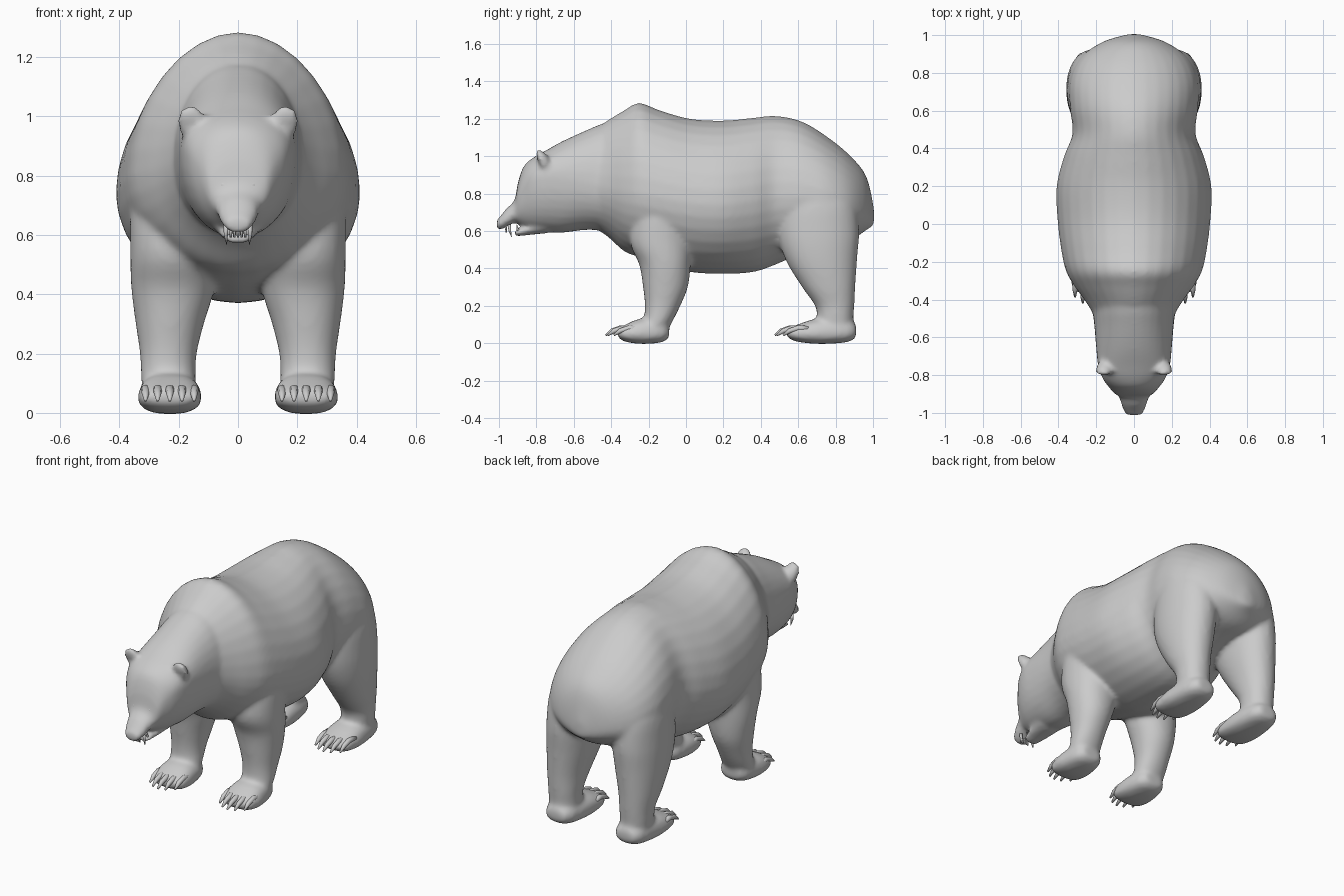
import bpy, bmesh, math
from mathutils import Vector

if "Cube" in bpy.data.objects:
    bpy.data.objects.remove(bpy.data.objects["Cube"])

grey = bpy.data.materials.new("plain_grey")
grey.use_nodes = True
grey.diffuse_color = (0.6, 0.6, 0.6, 1)
grey.node_tree.nodes["Principled BSDF"].inputs["Base Color"].default_value = grey.diffuse_color


def finish(bm, name):
    """Turn a bmesh into a smooth grey object."""
    bmesh.ops.recalc_face_normals(bm, faces=bm.faces)
    for face in bm.faces:
        face.smooth = True
    mesh = bpy.data.meshes.new(name)
    bm.to_mesh(mesh)
    bm.free()
    mesh.materials.append(grey)
    obj = bpy.data.objects.new(name, mesh)
    bpy.context.collection.objects.link(obj)
    return obj


def loft(bm, rings):
    """Skin a closed tube over rings of points."""
    loops = [[bm.verts.new(p) for p in ring] for ring in rings]
    n = len(loops[0])
    for a, b in zip(loops, loops[1:]):
        for i in range(n):
            j = (i + 1) % n
            bm.faces.new((a[i], a[j], b[j], b[i]))
    bm.faces.new(loops[0])
    bm.faces.new(loops[-1])


def refine(rows, steps=4):
    """Pass a soft curve through the rows."""
    rows = [Vector(r) for r in rows]
    out = []
    for i in range(len(rows) - 1):
        a, b = rows[i], rows[i + 1]
        before, after = rows[max(i - 1, 0)], rows[min(i + 2, len(rows) - 1)]
        for k in range(steps):
            t = k / steps
            out.append(a + (b - a) * t + 0.5 * t * (1 - t) * (
                (1 - t) * (2 * a - before - b) + t * (2 * b - a - after)))
    return out + [rows[-1]]


def circle(power, n=32):
    """Unit circle, squarer for a higher power."""
    def bend(v):
        return math.copysign(abs(v) ** (2 / power), v)
    angles = [2 * math.pi * i / n for i in range(n)]
    return [(bend(math.cos(a)), bend(math.sin(a))) for a in angles]


def along_y(bm, rows, x=0, power=2.1):
    """Rows hold y, top, bottom, half width, height of the widest point."""
    loft(bm, [[(x + w * c, y, mid + s * (top - mid if s > 0 else mid - low))
               for c, s in circle(power)]
              for y, top, low, w, mid in refine(rows)])


def along_z(bm, rows, side):
    """Rows hold z, centre x, half width, front y, back y."""
    loft(bm, [[(side * x + w * c, (front + back) / 2 + s * (back - front) / 2, z)
               for c, s in circle(2.1)]
              for z, x, w, front, back in refine(rows)])


def spike(bm, points, radii, n=8):
    """Tapered round tube through points."""
    pts = [Vector(p) for p in points]
    rings = []
    for i, p in enumerate(pts):
        way = pts[min(i + 1, len(pts) - 1)] - pts[max(i - 1, 0)]
        turn = way.to_track_quat('Z', 'Y')
        rings.append([p + turn @ Vector((radii[i] * c, radii[i] * s, 0))
                      for c, s in circle(2, n)])
    loft(bm, rings)


def ball(bm, centre, size):
    new = bmesh.ops.create_uvsphere(bm, u_segments=20, v_segments=12, radius=1)["verts"]
    for v in new:
        v.co = Vector(centre) + Vector(a * b for a, b in zip(v.co, size))
    return new


# Trunk, from rump to the base of the neck
body = bmesh.new()
along_y(body, [
    (1.005, .72, .63, .03, .67), (.965, .89, .605, .165, .7), (.88, 1, .55, .285, .72),
    (.76, 1.1, .52, .34, .75), (.62, 1.185, .48, .34, .78), (.48, 1.215, .42, .325, .78),
    (.36, 1.205, .38, .37, .76), (.2, 1.19, .37, .41, .74), (.02, 1.2, .38, .405, .75),
    (-.14, 1.245, .42, .385, .78), (-.25, 1.285, .46, .36, .8), (-.33, 1.245, .49, .315, .81),
    (-.42, 1.19, .57, .25, .83), (-.54, 1.1, .65, .18, .86)], power=1.92)

# Neck and head, to the nose
along_y(body, [
    (-.36, 1.17, .58, .21, .84), (-.44, 1.175, .6, .22, .84), (-.54, 1.135, .605, .21, .86),
    (-.66, 1.08, .59, .2, .88), (-.75, 1.03, .595, .19, .89), (-.82, .99, .605, .165, .87),
    (-.868, .945, .62, .13, .82), (-.898, .86, .635, .105, .77), (-.917, .765, .645, .08, .7),
    (-.96, .72, .62, .067, .67), (-1.0, .67, .605, .05, .64), (-1.012, .66, .615, .04, .64)])

# Lower jaw
along_y(body, [(-.74, .67, .588, .08, .63), (-.84, .635, .578, .065, .61),
               (-.915, .603, .57, .045, .588)])

# Legs and paws
FRONT = [(.05, .23, .09, -.28, -.11), (.12, .235, .092, -.23, -.07), (.2, .235, .096, -.22, -.03),
         (.3, .23, .115, -.23, .01), (.42, .22, .14, -.25, .025), (.55, .22, .143, -.3, .03),
         (.75, .22, .135, -.27, .03), (.95, .17, .11, -.22, 0)]
REAR = [(.05, .23, .08, .7, .9), (.13, .235, .088, .7, .895), (.2, .235, .092, .69, .9),
        (.3, .235, .108, .62, .905), (.45, .225, .132, .53, .915), (.6, .215, .142, .49, .925),
        (.78, .2, .138, .51, .9), (.95, .15, .1, .58, .8)]
PAW = [(0, .075, .035, .07, .05), (.12, .095, .01, .1, .05), (.45, .132, -.004, .107, .05),
       (.85, .125, .004, .09, .06), (1, .1, .03, .055, .06)]
PAW_X = .23
PAW_SPANS = {"front": (-.365, .275), "rear": (.54, .37)}

for side in (-1, 1):
    along_z(body, FRONT, side)
    along_z(body, REAR, side)
    for start, length in PAW_SPANS.values():
        along_y(body, [(start + f * length, *rest) for f, *rest in PAW], side * PAW_X, 2.4)

    # Thick ear, flattened at the front and leaning outwards
    for v in ball(body, (0, 0, 0), (.05, .05, .062)):
        if v.co.y < 0:
            v.co.y *= .35
        v.co = Vector((side * (.155 + v.co.x + v.co.z * .1),
                       -.775 + v.co.y - v.co.z * .35, .975 + v.co.z))

# Melt the body parts into one skin
skin = finish(body, "body")
melt = skin.modifiers.new("melt", 'REMESH')
melt.mode = 'VOXEL'
melt.voxel_size = .012
melt.use_smooth_shade = True
soften = skin.modifiers.new("soften", 'SMOOTH')
soften.factor = .5
soften.iterations = 11

for side, label in ((-1, "right"), (1, "left")):
    # Five curved claws per paw
    for pair, (start, length) in PAW_SPANS.items():
        claws = bmesh.new()
        for toe in range(-2, 3):
            x = side * PAW_X + toe * .041
            y = start + .011 * toe * toe
            spike(claws, [(x, y + .07, .075), (x, y + .015, .08), (x, y - .03, .066),
                          (x, y - .065, .042)], [.018, .015, .013, .005])
        finish(claws, f"{pair}_{label}_claws")

    # Brow and eye
    brow = bmesh.new()
    spike(brow, [(side * .014, -.908, .758), (side * .05, -.9, .768), (side * .09, -.872, .785)],
          [.008, .014, .006])
    finish(brow, f"{label}_brow")
    eye = bmesh.new()
    ball(eye, (side * .055, -.897, .752), (.013, .012, .01))
    finish(eye, f"{label}_eye")

# Teeth
teeth = bmesh.new()
for side in (-1, 1):
    spike(teeth, [(side * .04, -.945, .635), (side * .041, -.942, .6), (side * .038, -.932, .567)],
          [.009, .007, .001])
    spike(teeth, [(side * .03, -.89, .585), (side * .031, -.9, .61), (side * .03, -.905, .635)],
          [.008, .006, .001])
for i in range(-2, 3):
    spike(teeth, [(i * .012, -.965, .63), (i * .012, -.96, .592)], [.006, .004])
    spike(teeth, [(i * .01, -.895, .585), (i * .01, -.9, .608)], [.005, .004])
finish(teeth, "teeth")
